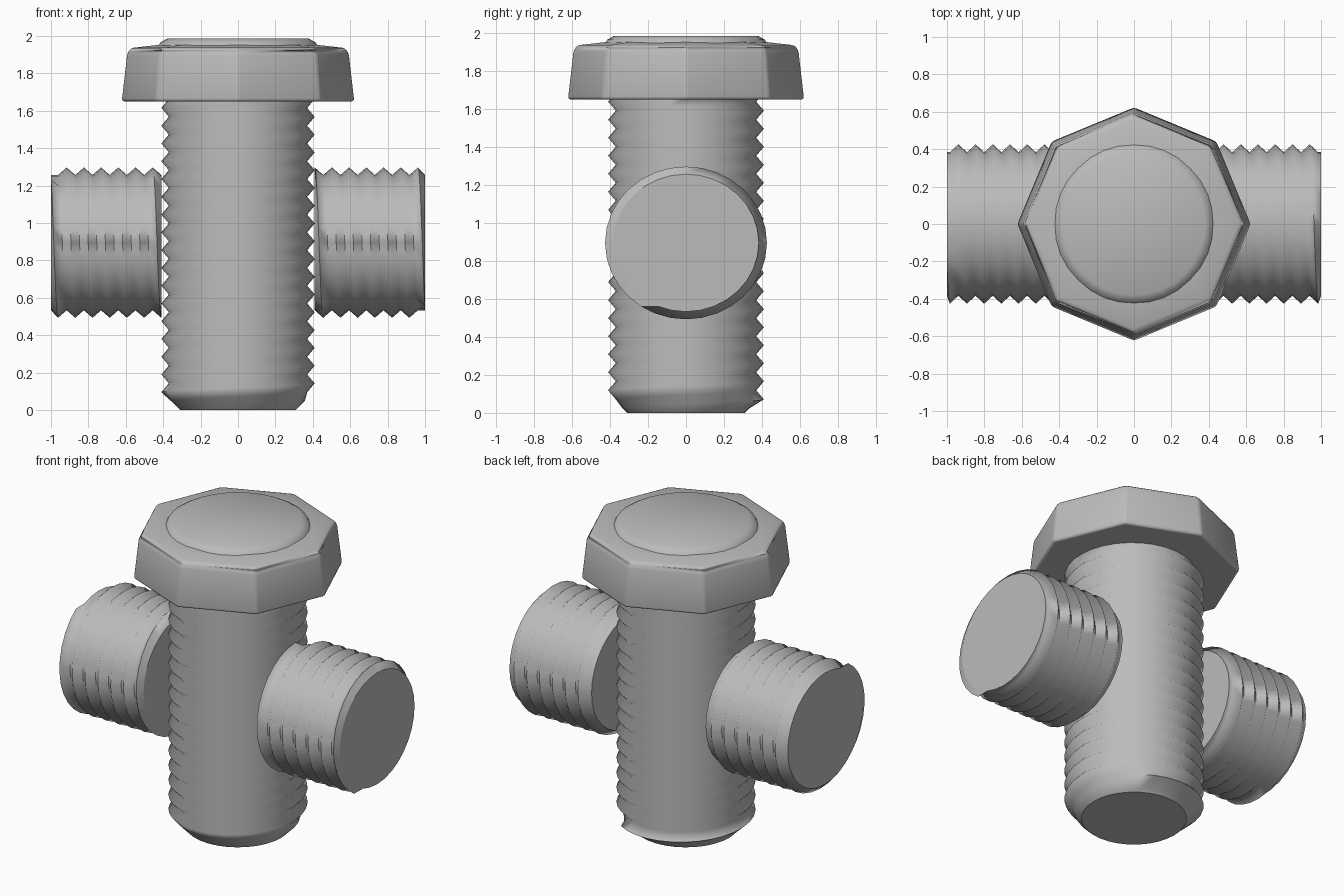
import bpy, bmesh, math
from mathutils import Matrix

cube = bpy.data.objects.get("Cube")
if cube:
    bpy.data.objects.remove(cube, do_unlink=True)

metal = bpy.data.materials.new("grey metal")
metal.use_nodes = True
GREY = (0.5, 0.5, 0.5, 1)
metal.diffuse_color = GREY
metal.node_tree.nodes["Principled BSDF"].inputs["Base Color"].default_value = GREY


def finish(name, bm, angle):
    bmesh.ops.remove_doubles(bm, verts=bm.verts, dist=0.0005)
    bmesh.ops.recalc_face_normals(bm, faces=bm.faces)
    mesh = bpy.data.meshes.new(name)
    bm.to_mesh(mesh)
    bm.free()
    mesh.materials.append(metal)
    obj = bpy.data.objects.new(name, mesh)
    bpy.context.collection.objects.link(obj)
    bpy.ops.object.select_all(action='DESELECT')
    obj.select_set(True)
    bpy.context.view_layer.objects.active = obj
    bpy.ops.object.shade_smooth_by_angle(angle=math.radians(angle))
    return obj


def threaded_rod(name, length, crest, root, pitch, chamfer, matrix, sides=32):
    """Helical thread along z, clamped to flat ends; chamfer narrows the start."""
    bm = bmesh.new()
    turns = math.ceil(length / pitch) + 3

    def spiral(radius, shift):
        verts = []
        for i in range(turns * sides + 1):
            a = math.tau * i / sides
            raw = pitch * (i / sides - 1.5 + shift)
            z = min(max(raw, 0), length)
            r = radius if z == raw else root
            r = min(r, root - chamfer + z)if z < chamfer else r
            verts.append(bm.verts.new((r * math.cos(a), r * math.sin(a), z)))
        return verts

    tops, valleys = spiral(crest, 0), spiral(root, 0.5)
    for i in range(turns * sides):
        bm.faces.new((tops[i], tops[i + 1], valleys[i + 1], valleys[i]))
        j = i + sides
        if j < turns * sides:
            bm.faces.new((valleys[i], valleys[i + 1], tops[j + 1], tops[j]))
    # Merge the clamped turns, then close both ends
    bmesh.ops.remove_doubles(bm, verts=bm.verts, dist=0.0005)
    bmesh.ops.dissolve_degenerate(bm, edges=bm.edges, dist=0.0005)
    for z in (0, length):
        ring = [v for v in bm.verts if abs(v.co.z - z) < 0.0005]
        ring.sort(key=lambda v: math.atan2(v.co.y, v.co.x))
        bm.faces.new(ring)
    bm.transform(matrix)
    obj = finish(name, bm, 85)
    for poly in obj.data.polygons:
        if len(poly.vertices) > 8:
            poly.use_smooth = False


def stacked_rings(name, profile, sides, angle):
    """Loft of regular rings given as (radius, z)."""
    bm = bmesh.new()
    rings = []
    for r, z in profile:
        rings.append([bm.verts.new((r * math.cos(math.tau * k / sides),
                                    r * math.sin(math.tau * k / sides), z))
                      for k in range(sides)])
    for low, high in zip(rings, rings[1:]):
        for k in range(sides):
            n = (k + 1) % sides
            bm.faces.new((low[k], low[n], high[n], high[k]))
    bm.faces.new(rings[0])
    bm.faces.new(rings[-1])
    return finish(name, bm, angle)


# Upright threaded shaft with chamfered foot
threaded_rod("shaft", 1.7, 0.41, 0.37, 0.095, 0.06, Matrix.Identity(4))

# Side stubs, wider front to back than tall
for name, side in (("left_stub", 1), ("right_stub", -1)):
    place = (Matrix.Translation((side * 0.41, 0, 0.895))
             @ Matrix.Diagonal((1, 1.06, 1, 1))
             @ Matrix.Rotation(side * math.pi / 2, 4, 'Y'))
    threaded_rod(name, 0.59, 0.402, 0.362, 0.092, 0, place)

# Eight-sided head with softened corners
head = stacked_rings("head", [(0.625, 1.65), (0.595, 1.91), (0.575, 1.935), (0.4, 1.955)], 8, 50)
bevel = head.modifiers.new("soft corners", 'BEVEL')
bevel.width = 0.02
bevel.segments = 2

# Low round pad on top of the head
stacked_rings("head_pad", [(0.43, 1.94), (0.415, 1.965), (0.38, 1.985)], 32, 50)
